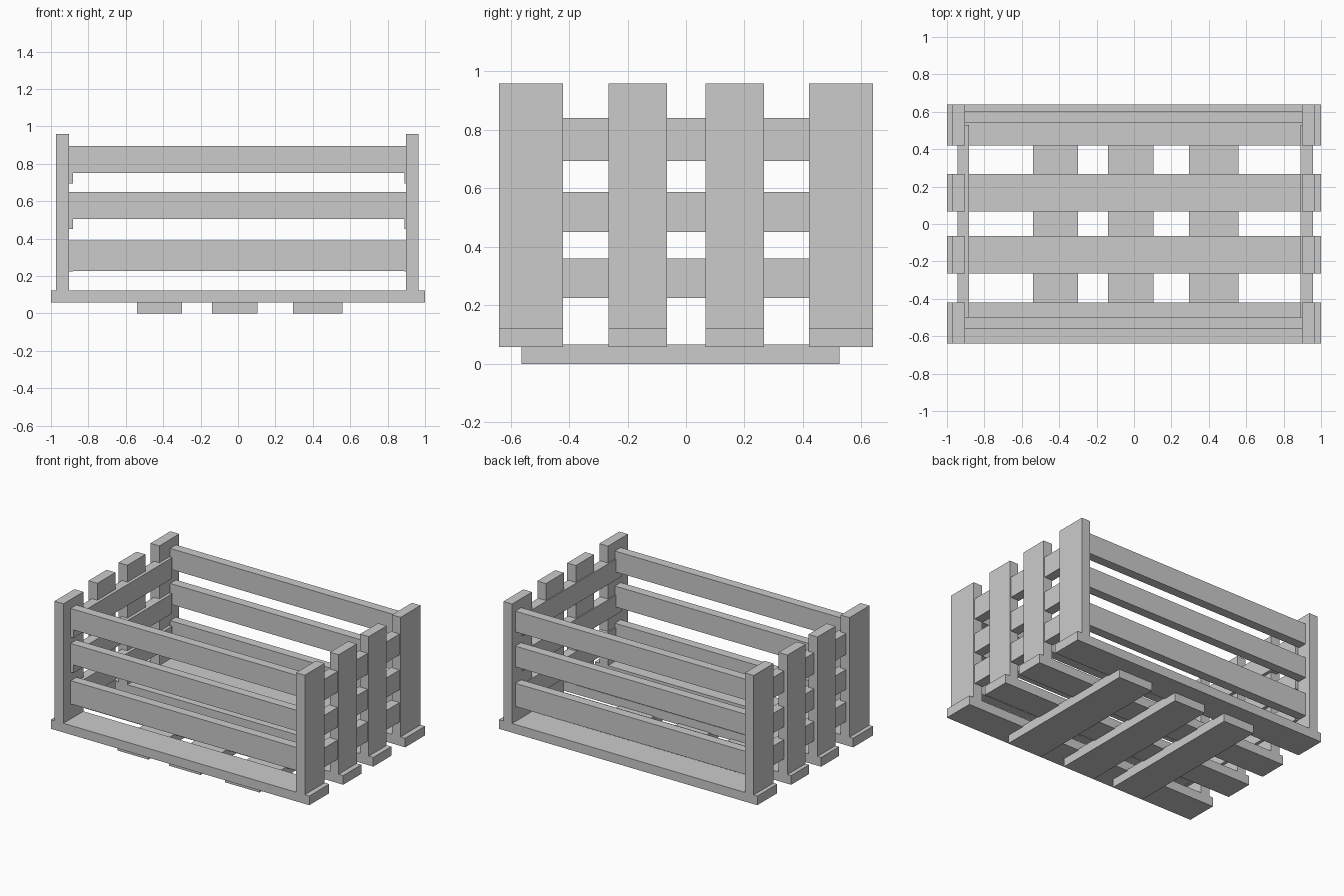
import bpy
import bmesh
from mathutils import Vector

if "Cube" in bpy.data.objects:
    bpy.data.objects.remove(bpy.data.objects["Cube"])


def board(name, xs, ys, zs):
    """Plain rectangular plank from its x, y and z ranges."""
    lo, hi = (Vector(c) for c in zip(xs, ys, zs))
    bm = bmesh.new()
    bmesh.ops.create_cube(bm, size=1)
    bmesh.ops.scale(bm, vec=hi - lo, verts=bm.verts)
    mesh = bpy.data.meshes.new(name)
    bm.to_mesh(mesh)
    bm.free()
    obj = bpy.data.objects.new(name, mesh)
    obj.location = (lo + hi) / 2
    bpy.context.collection.objects.link(obj)
    return obj


# Floor slats, each with an upright at both ends
slat_rows = [(-0.64, -0.42), (-0.265, -0.065), (0.067, 0.266), (0.42, 0.64)]
for i, ys in enumerate(slat_rows, 1):
    board(f"floor_slat_{i}", (-1, 1), ys, (0.058, 0.122))
    board(f"left_upright_{i}", (-0.972, -0.903), ys, (0.122, 0.958))
    board(f"right_upright_{i}", (0.898, 0.965), ys, (0.122, 0.958))

# Runners under the floor
for i, xs in enumerate([(-0.54, -0.30), (-0.14, 0.103), (0.293, 0.56)], 1):
    board(f"bottom_runner_{i}", xs, (-0.563, 0.525), (0, 0.066))

# Long rails between the corner uprights
for i, zs in enumerate([(0.228, 0.39), (0.505, 0.65), (0.75, 0.895)], 1):
    board(f"front_rail_{i}", (-0.91, 0.905), (-0.56, -0.496), zs)
    board(f"back_rail_{i}", (-0.91, 0.905), (0.54, 0.605), zs)

# Short end rails running through the uprights
for i, zs in enumerate([(0.225, 0.36), (0.45, 0.588), (0.694, 0.84)], 1):
    board(f"left_end_rail_{i}", (-0.945, -0.881), (-0.56, 0.53), zs)
    board(f"right_end_rail_{i}", (0.89, 0.957), (-0.56, 0.53), zs)
